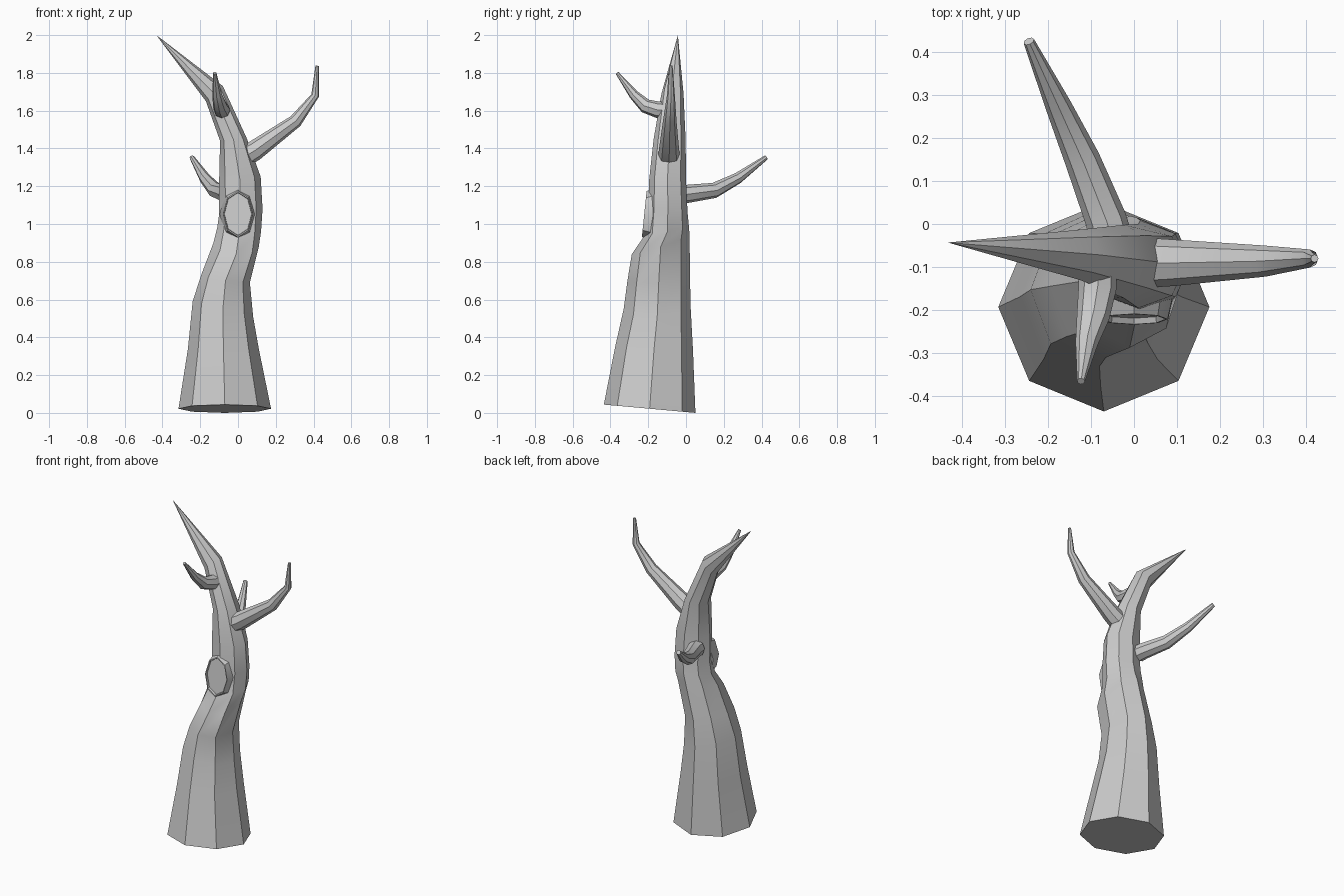
import bpy, bmesh, math
from mathutils import Vector

if "Cube" in bpy.data.objects:
    bpy.data.objects.remove(bpy.data.objects["Cube"])

SIDES = 8


def loop(center, u, v):
    # eight points of an ellipse spanned by u and v
    return [center + u * math.cos(i * math.tau / SIDES) + v * math.sin(i * math.tau / SIDES)
            for i in range(SIDES)]


def skin(name, loops, tip=None, angle=35):
    # join successive loops with quads, close both ends
    bm = bmesh.new()
    rings = [[bm.verts.new(p) for p in lp] for lp in loops]
    for a, b in zip(rings, rings[1:]):
        for i in range(SIDES):
            j = (i + 1) % SIDES
            bm.faces.new((a[i], a[j], b[j], b[i]))
    bm.faces.new(rings[0][::-1])
    if tip is None:
        bm.faces.new(rings[-1])
    else:
        t = bm.verts.new(tip)
        for i in range(SIDES):
            bm.faces.new((rings[-1][i], rings[-1][(i + 1) % SIDES], t))
    bmesh.ops.recalc_face_normals(bm, faces=bm.faces)
    me = bpy.data.meshes.new(name)
    bm.to_mesh(me)
    bm.free()
    ob = bpy.data.objects.new(name, me)
    bpy.context.collection.objects.link(ob)
    bpy.ops.object.select_all(action='DESELECT')
    ob.select_set(True)
    bpy.context.view_layer.objects.active = ob
    bpy.ops.object.shade_smooth_by_angle(angle=math.radians(angle))
    return ob


def branch(name, path):
    # tapered tube through (x, y, z, radius) points
    pts = [Vector(p[:3]) for p in path]
    side = (pts[-1] - pts[0]).cross(Vector((0, 0, 1))).normalized()
    loops = []
    for i, p in enumerate(pts):
        before = (p - pts[i - 1]).normalized() if i else Vector()
        after = (pts[i + 1] - p).normalized() if i < len(pts) - 1 else Vector()
        t = (before + after).normalized()
        v = side.cross(t).normalized()
        u = t.cross(v)
        loops.append(loop(p, u * path[i][3], v * path[i][3]))
    return skin(name, loops)


# Trunk rings: left x, left z, right x, right z, front y, back y, front-to-back tilt
trunk_rings = [
    (-.315, .022, .175, .022, -.435, .05, -.022),
    (-.265, .34, .11, .34, -.375, .037, -.01),
    (-.24, .59, .08, .51, -.33, .025, 0),
    (-.195, .73, .063, .69, -.31, .021, .01),
    (-.13, .90, .11, .88, -.287, .019, .05),
    (-.11, .98, .122, .96, -.212, .015, .02),
    (-.10, 1.05, .13, 1.08, -.2, .008, 0),
    (-.10, 1.22, .12, 1.25, -.195, .0, 0),
    (-.095, 1.44, .048, 1.45, -.172, -.002, 0),
    (-.17, 1.65, -.08, 1.73, -.13, -.013, 0),
]
loops = []
for xl, zl, xr, zr, yf, yb, tilt in trunk_rings:
    c = Vector(((xl + xr) / 2, (yf + yb) / 2, (zl + zr) / 2))
    loops.append(loop(c, Vector(((xr - xl) / 2, 0, (zr - zl) / 2)),
                      Vector((0, (yb - yf) / 2, tilt))))
skin("trunk", loops, tip=(-.432, -.043, 2.0))

# Cut knot on the front: flared collar, rim and shallow recess
knot = []
for scale, depth in ((1.3, .08), (1.04, -.006), (.98, -.006), (.96, .008)):
    knot.append(loop(Vector((0, -.215 + depth, 1.053)), Vector((.075, 0, 0)) * scale,
                     Vector((0, .012, .117)) * scale))
skin("knot", knot, angle=30)

# Branches
branch("right_branch", [(.03, -.09, 1.355, .058), (.09, -.09, 1.39, .054),
                        (.305, -.086, 1.545, .036), (.408, -.08, 1.68, .021),
                        (.419, -.08, 1.838, .009)])
branch("front_branch", [(-.085, -.09, 1.6, .044), (-.085, -.15, 1.605, .044),
                        (-.095, -.215, 1.625, .038), (-.11, -.277, 1.685, .026),
                        (-.123, -.365, 1.80, .009)])
branch("back_branch", [(-.055, -.03, 1.155, .05), (-.065, .01, 1.16, .048),
                       (-.12, .15, 1.178, .041), (-.176, .275, 1.243, .03),
                       (-.244, .424, 1.352, .013)])
